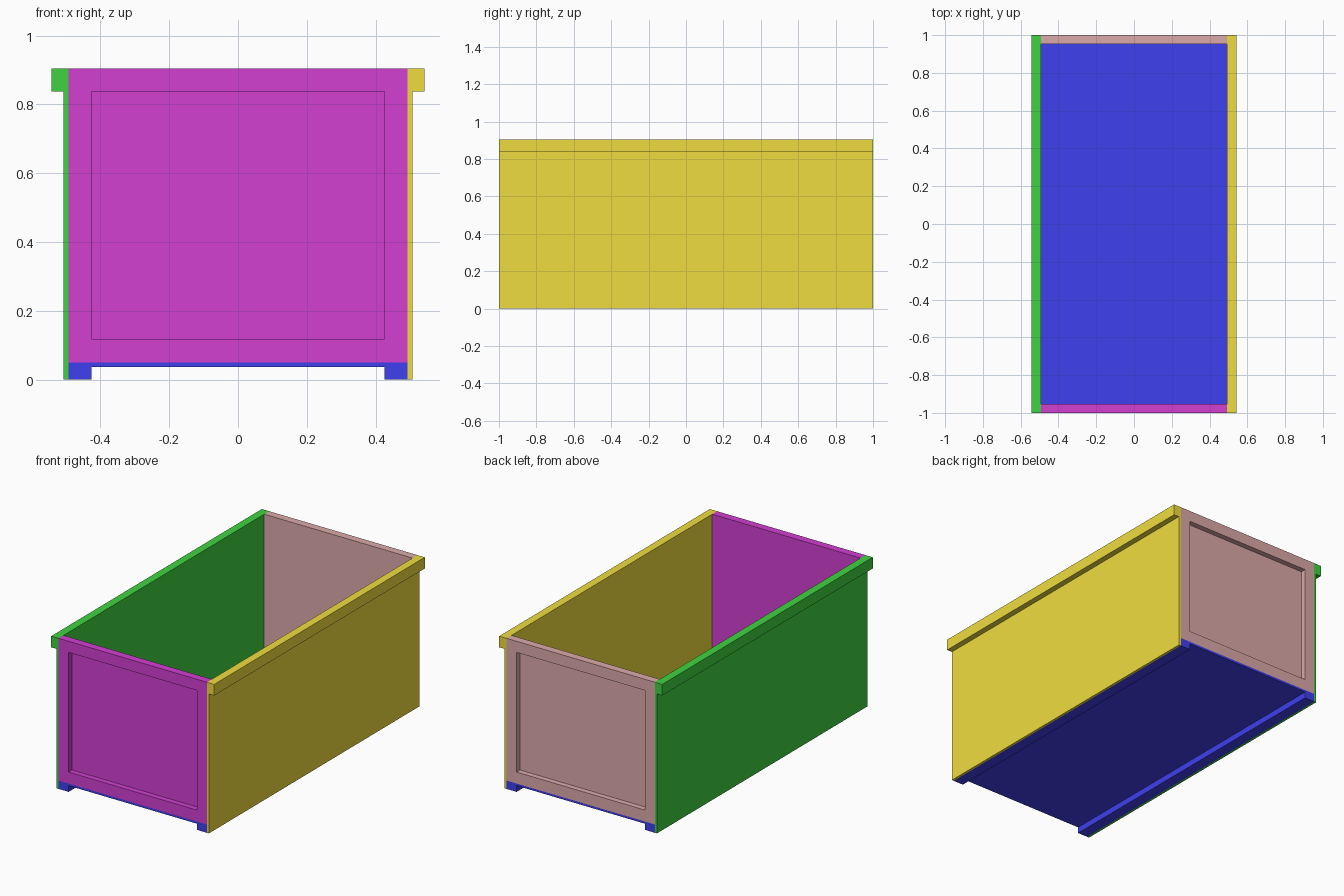
import bpy, bmesh
from mathutils import Vector

if "Cube" in bpy.data.objects:
    bpy.data.objects.remove(bpy.data.objects["Cube"])

W = 0.493      # inner half width
T = 0.507      # outer half width of the side walls
LIP = 0.542    # half width at the rim lip
H = 0.905      # full height
FLOOR = 0.05   # floor top
INSET = 0.426  # half width of end recess, also inner edge of skids


def finish(name, bm, color):
    bmesh.ops.recalc_face_normals(bm, faces=bm.faces[:])
    mesh = bpy.data.meshes.new(name)
    bm.to_mesh(mesh)
    bm.free()
    mat = bpy.data.materials.new(name + "_paint")
    mat.diffuse_color = (*color, 1)
    mat.use_nodes = True
    mat.node_tree.nodes["Principled BSDF"].inputs["Base Color"].default_value = mat.diffuse_color
    mesh.materials.append(mat)
    obj = bpy.data.objects.new(name, mesh)
    bpy.context.collection.objects.link(obj)
    return obj


def extrude_profile(name, points, y0, y1, color):
    """Extrude an (x, z) profile along y."""
    bm = bmesh.new()
    face = bm.faces.new([bm.verts.new((x, y0, z)) for x, z in points])
    ext = bmesh.ops.extrude_face_region(bm, geom=[face], use_keep_orig=True)
    verts = [g for g in ext["geom"] if isinstance(g, bmesh.types.BMVert)]
    bmesh.ops.translate(bm, verts=verts, vec=(0, y1 - y0, 0))
    return finish(name, bm, color)


def end_panel(name, side, color):
    """End wall with a rectangular recess in its outer face."""
    def rect(bm, hw, z0, z1, y):
        return [bm.verts.new((x, y * side, z))
                for x, z in ((-hw, z0), (hw, z0), (hw, z1), (-hw, z1))]
    bm = bmesh.new()
    rings = [rect(bm, W, FLOOR, H, 0.953),
             rect(bm, W, FLOOR, H, 1.0),
             rect(bm, INSET, 0.119, 0.838, 1.0),
             rect(bm, INSET, 0.119, 0.838, 0.967)]
    for a, b in zip(rings, rings[1:]):
        for i in range(4):
            j = (i + 1) % 4
            bm.faces.new((a[i], a[j], b[j], b[i]))
    bm.faces.new(rings[0])
    bm.faces.new(rings[-1])
    return finish(name, bm, color)


# Side walls with an outward rim lip
for name, s, color in (("left_wall", -1, (0.05, 0.65, 0.05)),
                       ("right_wall", 1, (0.87, 0.72, 0.05))):
    profile = [(W, 0), (T, 0), (T, 0.838), (LIP, 0.838), (LIP, H), (W, H)]
    extrude_profile(name, [(s * x, z) for x, z in profile], -1, 1, color)

# Floor with two skids running lengthwise
half = [(INSET, 0.037), (INSET, 0), (W, 0), (W, FLOOR)]
extrude_profile("floor", half + [(-x, z) for x, z in reversed(half)],
                -1, 1, (0.05, 0.05, 0.87))

# Recessed end walls
end_panel("front_panel", -1, (0.65, 0.05, 0.65))
end_panel("back_panel", 1, (0.72, 0.4, 0.4))
